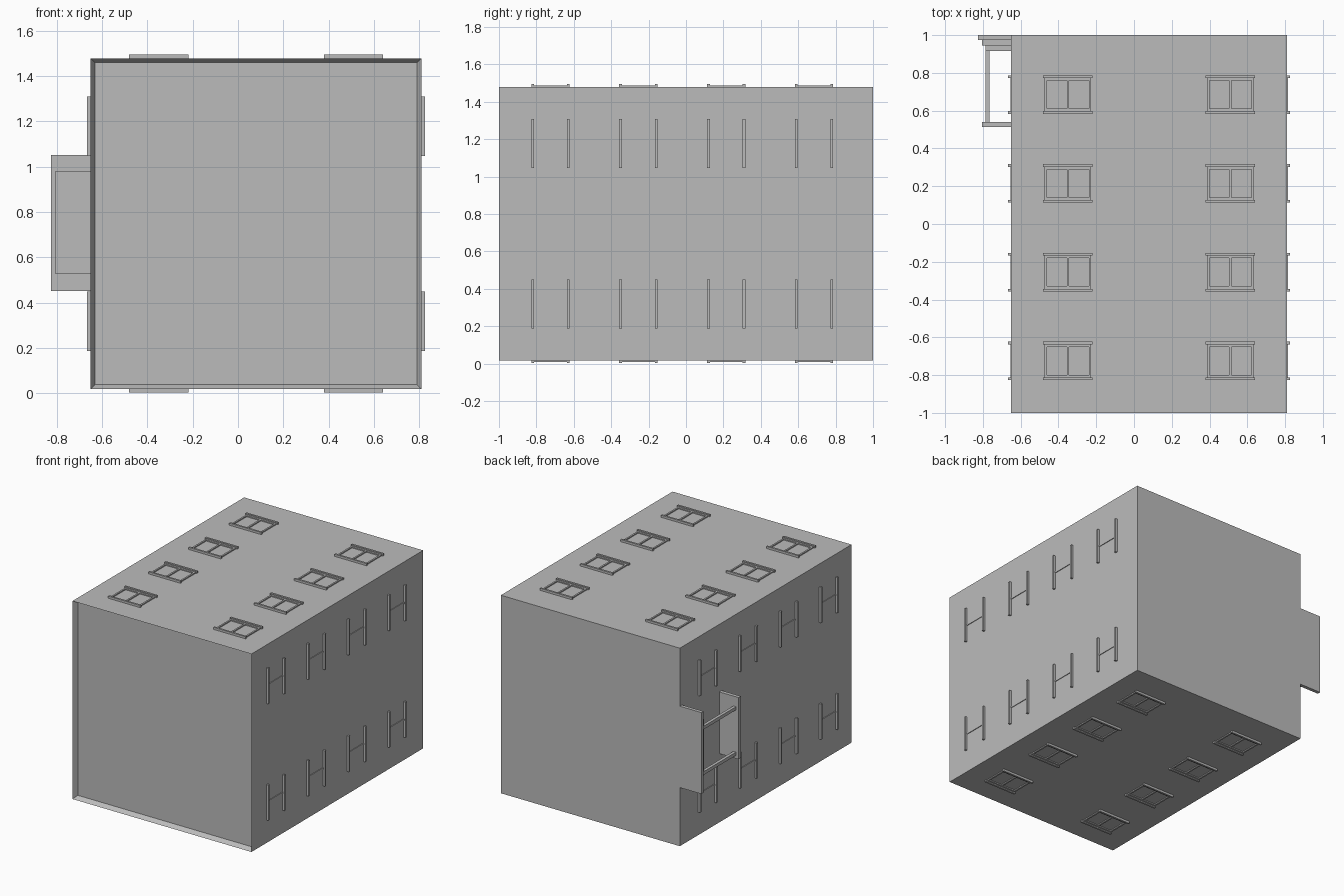
import bpy, bmesh
from math import pi
from mathutils import Matrix, Vector

cube = bpy.data.objects.get("Cube")
if cube:
    bpy.data.objects.remove(cube, do_unlink=True)

grey = bpy.data.materials.new("plain_grey")
grey.use_nodes = True
colour = (0.5, 0.5, 0.5, 1)
grey.diffuse_color = colour
grey.node_tree.nodes["Principled BSDF"].inputs["Base Color"].default_value = colour

HALF = 0.73
CENTRE = Vector((0.08, 0, 0.748))


def add_box(bm, low, high, matrix=Matrix()):
    low, high = Vector(low), Vector(high)
    place = Matrix.Translation((low + high) / 2) @ Matrix.Diagonal((high - low).to_4d())
    bmesh.ops.create_cube(bm, size=1, matrix=matrix @ place)


def finish(bm, name):
    bmesh.ops.recalc_face_normals(bm, faces=bm.faces)
    mesh = bpy.data.meshes.new(name)
    bm.to_mesh(mesh)
    bm.free()
    mesh.materials.append(grey)
    obj = bpy.data.objects.new(name, mesh)
    bpy.context.collection.objects.link(obj)
    return obj


# Main block with a shallow recess behind a rim at the front
bm = bmesh.new()
add_box(bm, CENTRE - Vector((HALF, 1, HALF)), CENTRE + Vector((HALF, 1, HALF)))
bm.faces.ensure_lookup_table()
bm.normal_update()
front = [f for f in bm.faces if f.normal.y < -0.9]
bmesh.ops.inset_region(bm, faces=front, thickness=0.027)
bmesh.ops.translate(bm, verts=front[0].verts, vec=(0, 0.035, 0))
finish(bm, "building_block")


# Windows on the four long sides, laid out on the top and turned about y
def window(bm, u, y, matrix, framed):
    for s in (-1, 1):
        edge = y + s * 0.095
        add_box(bm, (u - 0.131, edge - 0.007, HALF - 0.01),
                (u + 0.131, edge + 0.007, HALF + 0.016), matrix)
    # Centre mullion
    top = HALF + (0.008 if framed else 0.005)
    add_box(bm, (u - 0.006, y - 0.09, HALF - 0.01), (u + 0.006, y + 0.09, top), matrix)
    if framed:
        for s in (-1, 1):
            end, rail = u + s * 0.117, y + s * 0.081
            add_box(bm, (end - 0.006, y - 0.09, HALF - 0.01),
                    (end + 0.006, y + 0.09, top), matrix)
            add_box(bm, (u - 0.12, rail - 0.007, HALF - 0.01),
                    (u + 0.12, rail + 0.007, top), matrix)


sides = ("top", "left", "bottom", "right")
for k, side in enumerate(sides):
    turn = Matrix.Translation(CENTRE) @ Matrix.Rotation(k * pi / 2, 4, 'Y')
    bm = bmesh.new()
    for u in (-0.43, 0.43):
        for row in range(4):
            window(bm, u, 0.685 - 0.47 * row, turn, k % 2 == 0)
    finish(bm, side + "_windows")

# Stepped flange at the back of the right side
WALL = -0.64
bm = bmesh.new()
add_box(bm, (-0.826, 0.975, 0.45), (WALL, 1, 1.05))
add_box(bm, (-0.806, 0.945, 0.525), (WALL, 0.975, 0.98))
add_box(bm, (-0.786, 0.915, 0.545), (WALL, 0.945, 0.96))
finish(bm, "stepped_flange")

# Outer plate
bm = bmesh.new()
add_box(bm, (-0.806, 0.513, 0.525), (WALL, 0.54, 0.98))
finish(bm, "end_plate")

# Two rails joining the plate to the flange
bm = bmesh.new()
for z in (0.56, 0.895):
    add_box(bm, (-0.786, 0.53, z - 0.012), (-0.764, 0.92, z + 0.012))
finish(bm, "joining_rails")
